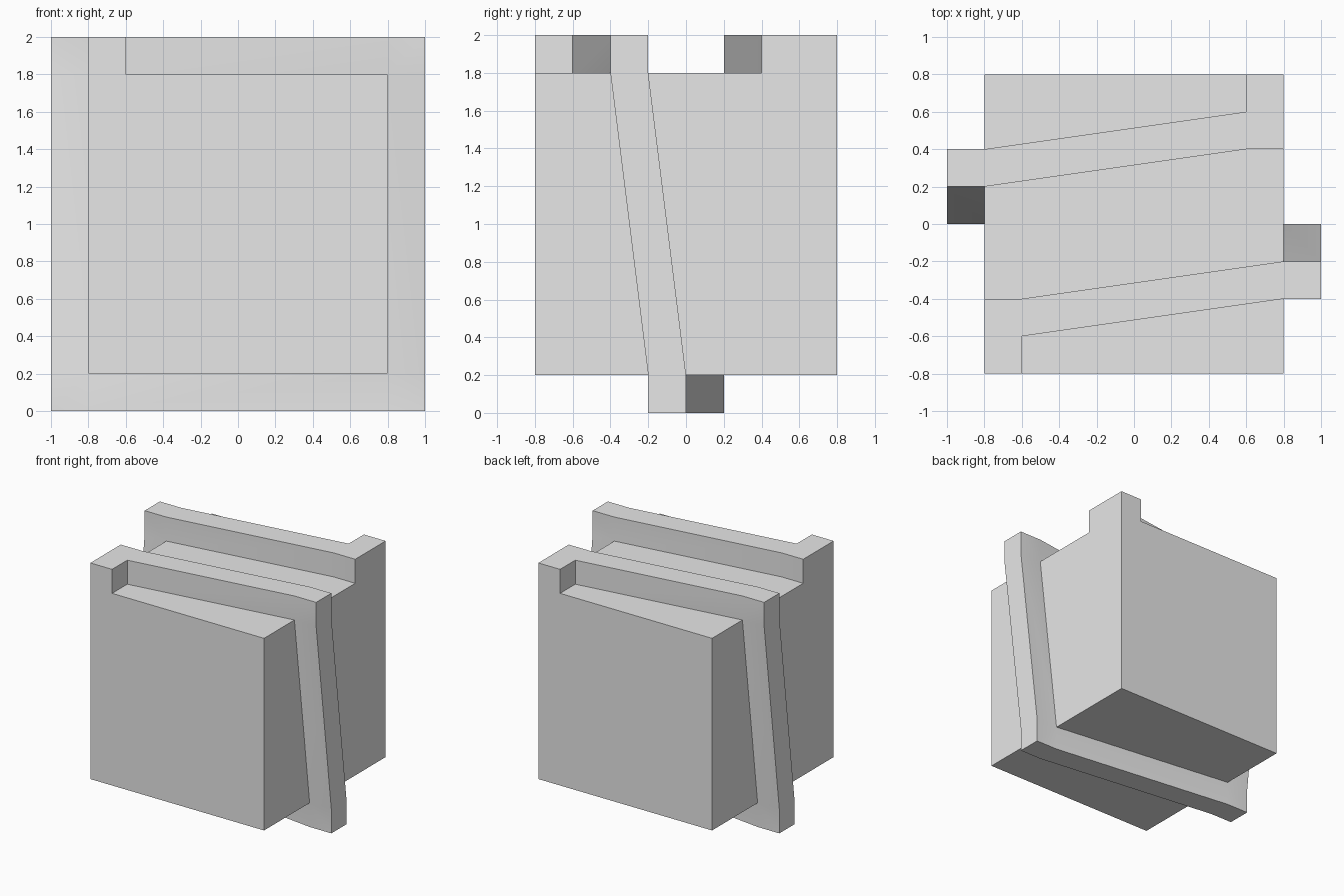
import bpy
import bmesh

if "Cube" in bpy.data.objects:
    bpy.data.objects.remove(bpy.data.objects["Cube"], do_unlink=True)

grey = bpy.data.materials.new("light grey")
grey.use_nodes = True
COLOUR = (0.8, 0.8, 0.8, 1)
grey.diffuse_color = COLOUR
grey.node_tree.nodes["Principled BSDF"].inputs["Base Color"].default_value = COLOUR

HALF = 0.8    # half width of the block
BAND = 0.2    # width and thickness of the wrapped band


def finish(bm, name):
    bmesh.ops.recalc_face_normals(bm, faces=bm.faces)
    mesh = bpy.data.meshes.new(name)
    bm.to_mesh(mesh)
    bm.free()
    mesh.materials.append(grey)
    obj = bpy.data.objects.new(name, mesh)
    bpy.context.collection.objects.link(obj)
    return obj


def box(name, low, high):
    bm = bmesh.new()
    bmesh.ops.create_cube(bm, size=1)
    for v in bm.verts:
        for i in range(3):
            v.co[i] = high[i] if v.co[i] > 0 else low[i]
    return finish(bm, name)


def clamp(value, low, high):
    return max(low, min(high, value))


# Central block
box("block", (-HALF, -HALF, BAND), (HALF, HALF, 2 - BAND))

# Band wound once around the block: outer x, outer z, front edge y
path = [
    (-0.8, 2, -0.6), (-0.6, 2, -0.6), (0.8, 2, -0.4), (1, 2, -0.4),
    (1, 1.8, -0.4), (1, 0.2, -0.2), (1, 0, -0.2), (0.8, 0, -0.2),
    (-0.8, 0, 0), (-1, 0, 0), (-1, 0.2, 0), (-1, 1.8, 0.2),
    (-1, 2, 0.2), (-0.8, 2, 0.2), (0.6, 2, 0.4), (0.8, 2, 0.4),
]
bm = bmesh.new()
rings = []
for x, z, y in path:
    ix, iz = clamp(x, -HALF, HALF), clamp(z, BAND, 2 - BAND)
    corners = [(ix, y, iz), (x, y, z), (x, y + BAND, z), (ix, y + BAND, iz)]
    rings.append([bm.verts.new(c) for c in corners])
for a, b in zip(rings, rings[1:]):
    for i in range(4):
        j = (i + 1) % 4
        bm.faces.new((a[i], a[j], b[j], b[i]))
bm.faces.new(rings[0])
bm.faces.new(rings[-1])
bmesh.ops.remove_doubles(bm, verts=bm.verts, dist=0.001)
band = finish(bm, "wrapped_band")
bpy.context.view_layer.objects.active = band
band.select_set(True)
bpy.ops.object.shade_smooth_by_angle()

# Band ends turned out to the front and back faces
box("front_band_end", (-0.8, -0.8, 1.8), (-0.6, -0.6, 2))
box("back_band_end", (0.6, 0.6, 1.8), (0.8, 0.8, 2))
